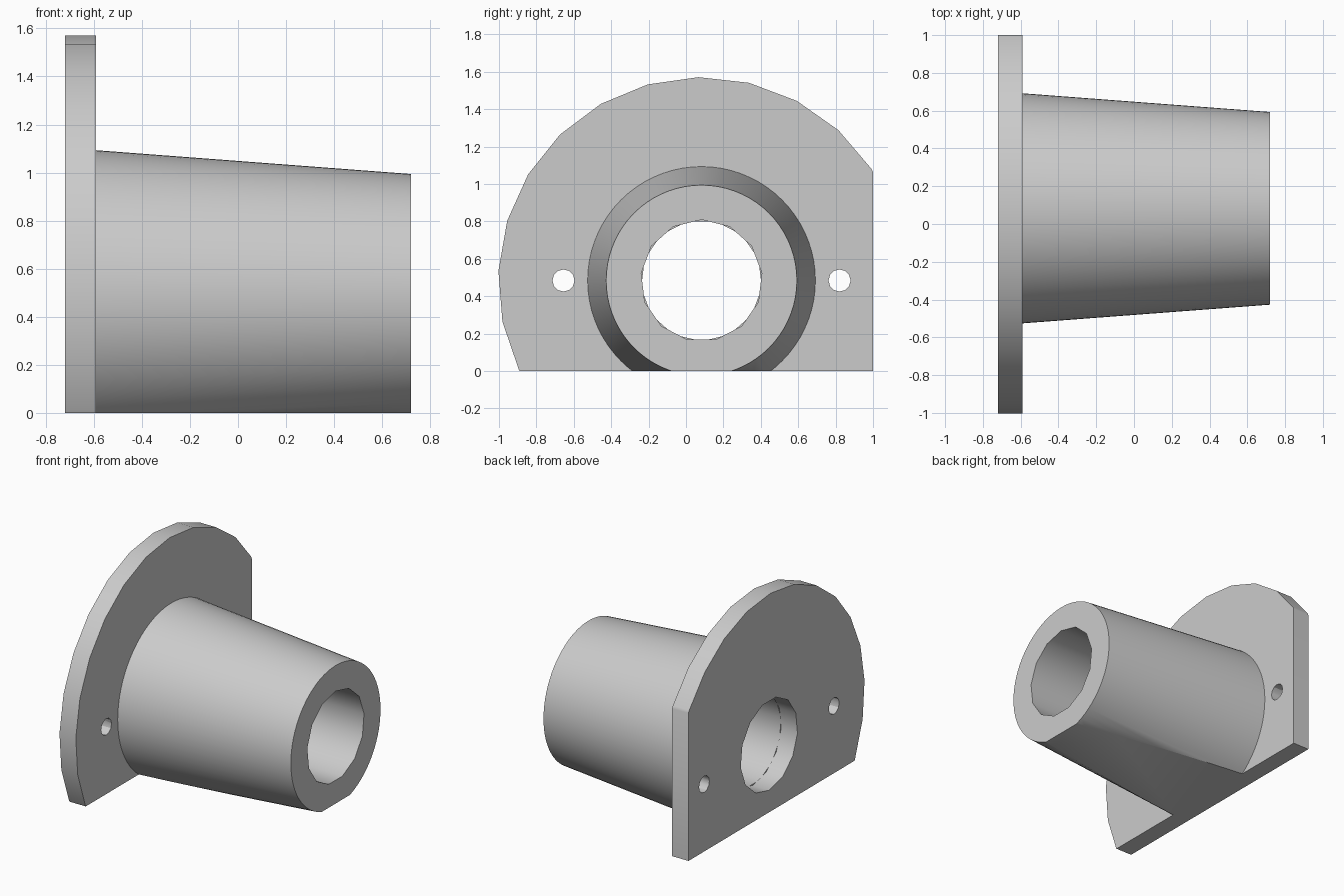
import bpy, bmesh, math
from mathutils import Vector

if "Cube" in bpy.data.objects:
    bpy.data.objects.remove(bpy.data.objects["Cube"])

grey = bpy.data.materials.new("plain grey")
grey.use_nodes = True
colour = (0.6, 0.6, 0.6, 1)
grey.diffuse_color = colour
grey.node_tree.nodes["Principled BSDF"].inputs["Base Color"].default_value = colour

AXIS_Y, AXIS_Z = 0.083, 0.484      # shared centre line, running along x
BACK, FACE, TIP = -0.72, -0.59, 0.72


def round_bar(name, x0, x1, r0, r1, sides, turn=90, y=AXIS_Y, cuts=()):
    """Solid bar along x, tapering from r0 to r1, trimmed by planes."""
    bm = bmesh.new()
    rings = []
    for x, r in ((x0, r0), (x1, r1)):
        ring = []
        for i in range(sides):
            a = math.radians(turn) + math.tau * i / sides
            ring.append(bm.verts.new((x, y + r * math.cos(a), AXIS_Z + r * math.sin(a))))
        rings.append(ring)
        bm.faces.new(ring)
    for i in range(sides):
        j = (i + 1) % sides
        bm.faces.new((rings[0][i], rings[0][j], rings[1][j], rings[1][i]))
    for point, normal in cuts:
        cut = bmesh.ops.bisect_plane(bm, geom=bm.verts[:] + bm.edges[:] + bm.faces[:],
                                     plane_co=Vector(point), plane_no=Vector(normal),
                                     clear_outer=True)
        rim = [e for e in cut["geom_cut"] if isinstance(e, bmesh.types.BMEdge)]
        bmesh.ops.edgenet_fill(bm, edges=rim)
    bmesh.ops.recalc_face_normals(bm, faces=bm.faces[:])
    mesh = bpy.data.meshes.new(name)
    bm.to_mesh(mesh)
    bm.free()
    mesh.materials.append(grey)
    obj = bpy.data.objects.new(name, mesh)
    bpy.context.collection.objects.link(obj)
    return obj


def activate(obj):
    bpy.ops.object.select_all(action='DESELECT')
    obj.select_set(True)
    bpy.context.view_layer.objects.active = obj


def drill(obj, radius, sides, turn=90, y=AXIS_Y):
    """Cut a hole along x right through the part."""
    cutter = round_bar("drill", -1, 1, radius, radius, sides, turn, y)
    mod = obj.modifiers.new("hole", 'BOOLEAN')
    mod.operation, mod.solver, mod.object = 'DIFFERENCE', 'EXACT', cutter
    activate(obj)
    bpy.ops.object.modifier_apply(modifier=mod.name)
    bpy.data.objects.remove(cutter)


ground = ((0, 0, 0), (0, 0, -1))
flat_side = ((0, 1, 0), (0, 1, 0))

# Mounting flange with a flat foot and one flat side
flange = round_bar("flange", BACK, FACE, 1.087, 1.087, 25, 90.9, cuts=(ground, flat_side))
drill(flange, 0.325, 13, 90 + 180 / 13)
for side in (-1, 1):
    drill(flange, 0.059, 12, y=AXIS_Y + side * 0.738)

# Tapered tube, flattened underneath
tube = round_bar("tapered_tube", FACE, TIP, 0.609, 0.51, 72, cuts=(ground,))
drill(tube, 0.325, 13)

for part in (flange, tube):
    activate(part)
    bpy.ops.object.shade_smooth_by_angle(angle=math.radians(30))
